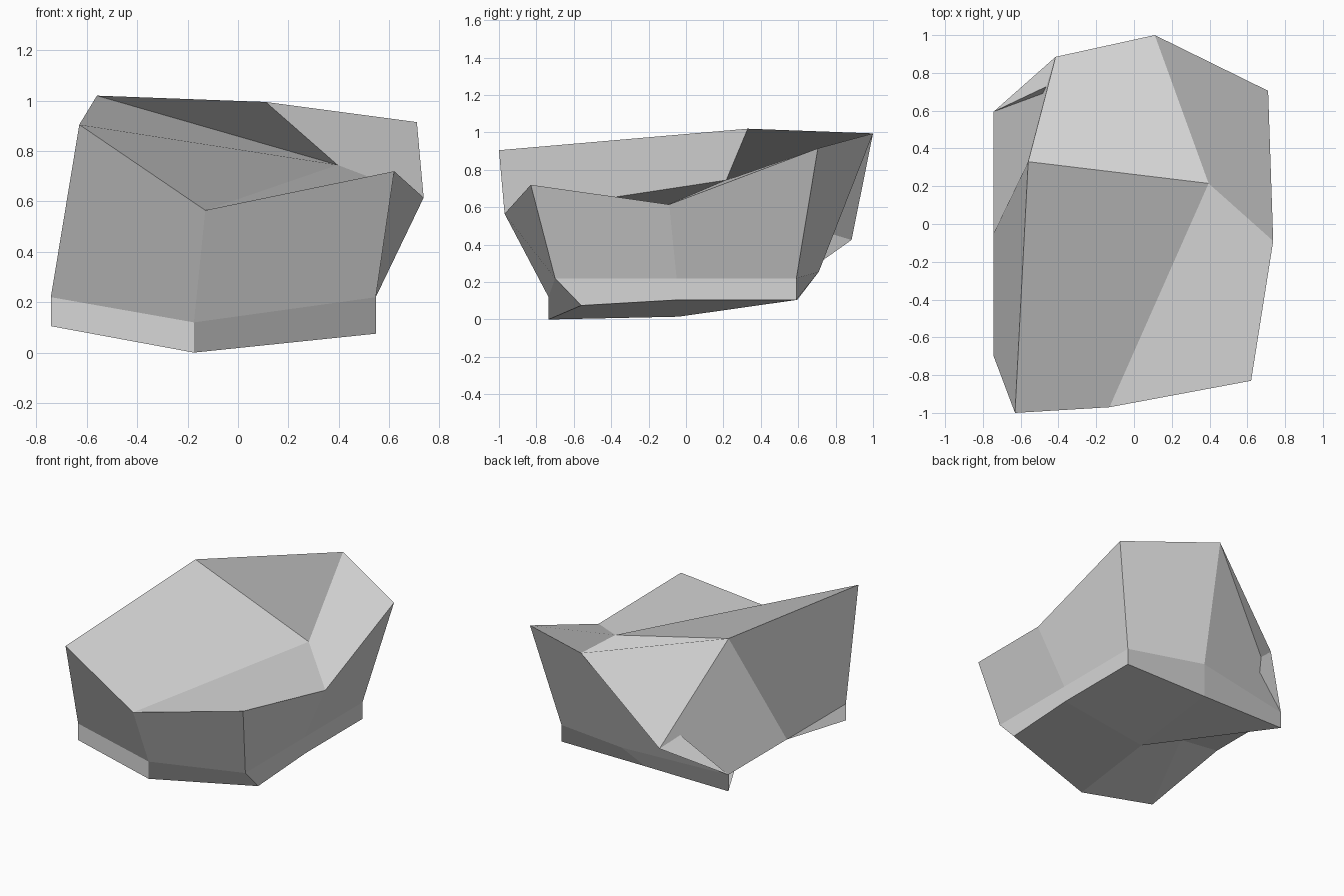
import bpy
import bmesh

# Remove the default cube only
default_cube = bpy.data.objects.get("Cube")
if default_cube:
    bpy.data.objects.remove(default_cube, do_unlink=True)

# Single stone colour
stone = bpy.data.materials.new("stone_grey")
stone.use_nodes = True
stone_colour = (0.67, 0.67, 0.67, 1)
stone.diffuse_color = stone_colour
shader = next(node for node in stone.node_tree.nodes if node.type == "BSDF_PRINCIPLED")
shader.inputs["Base Color"].default_value = stone_colour
shader.inputs["Roughness"].default_value = 0.9

# The rock is three rings, counter-clockwise from the front left corner.
# Even entries are corners, odd entries are middles of the sides.
rim_points = [
    (-.63, -1, .905), (-.13, -.97, .565), (.62, -.83, .72), (.737, -.09, .615),
    (.71, .705, .915), (.11, 1, .995), (-.415, .885, .425), (-.56, .33, 1.02),
]
belt_points = [
    (-.743, -.7, .22), (-.175, -.735, .12), (.547, -.7, .22), (.547, -.05, .22),
    (.547, .59, .22), (0, .71, .255), (-.743, .595, .22), (-.743, -.05, .22),
]
# The last foot point is pushed deep into the underside
foot_points = [
    (-.743, -.7, .105), (-.175, -.735, 0), (.547, -.56, .075), (.547, -.04, .105),
    (.547, .59, .105), (-.1, .59, .105), (-.743, .595, .105), (-.43, -.04, .18),
]

bm = bmesh.new()


def add_ring(points):
    return [bm.verts.new(point) for point in points]


def add_band(upper, lower, folded_side=None):
    """Join two rings with facets; a folded side is split in two."""
    for i in range(len(upper)):
        j = (i + 1) % len(upper)
        if i == folded_side:
            bm.faces.new((upper[i], lower[i], lower[j]))
            bm.faces.new((upper[i], lower[j], upper[j]))
        else:
            bm.faces.new((upper[i], lower[i], lower[j], upper[j]))


rim = add_ring(rim_points)
belt = add_ring(belt_points)
foot = add_ring(foot_points)
top_dip = bm.verts.new((.395, .215, .745))
base_centre = bm.verts.new((-.096, -.04, .015))

# Sloping sides and the narrow foot
add_band(rim, belt, folded_side=5)
add_band(belt, foot)

# Top and underside, one facet per corner
for corner in range(0, len(rim), 2):
    before, after = corner - 1, corner + 1
    if corner in (2, 6):
        # These facets crease between the two side middles
        bm.faces.new((rim[before], rim[corner], rim[after], top_dip))
    else:
        bm.faces.new((rim[corner], rim[after], top_dip, rim[before]))
    bm.faces.new((foot[corner], foot[before], base_centre, foot[after]))

mesh = bpy.data.meshes.new("rock")
bm.to_mesh(mesh)
bm.free()
mesh.materials.append(stone)
rock = bpy.data.objects.new("rock", mesh)
bpy.context.scene.collection.objects.link(rock)
